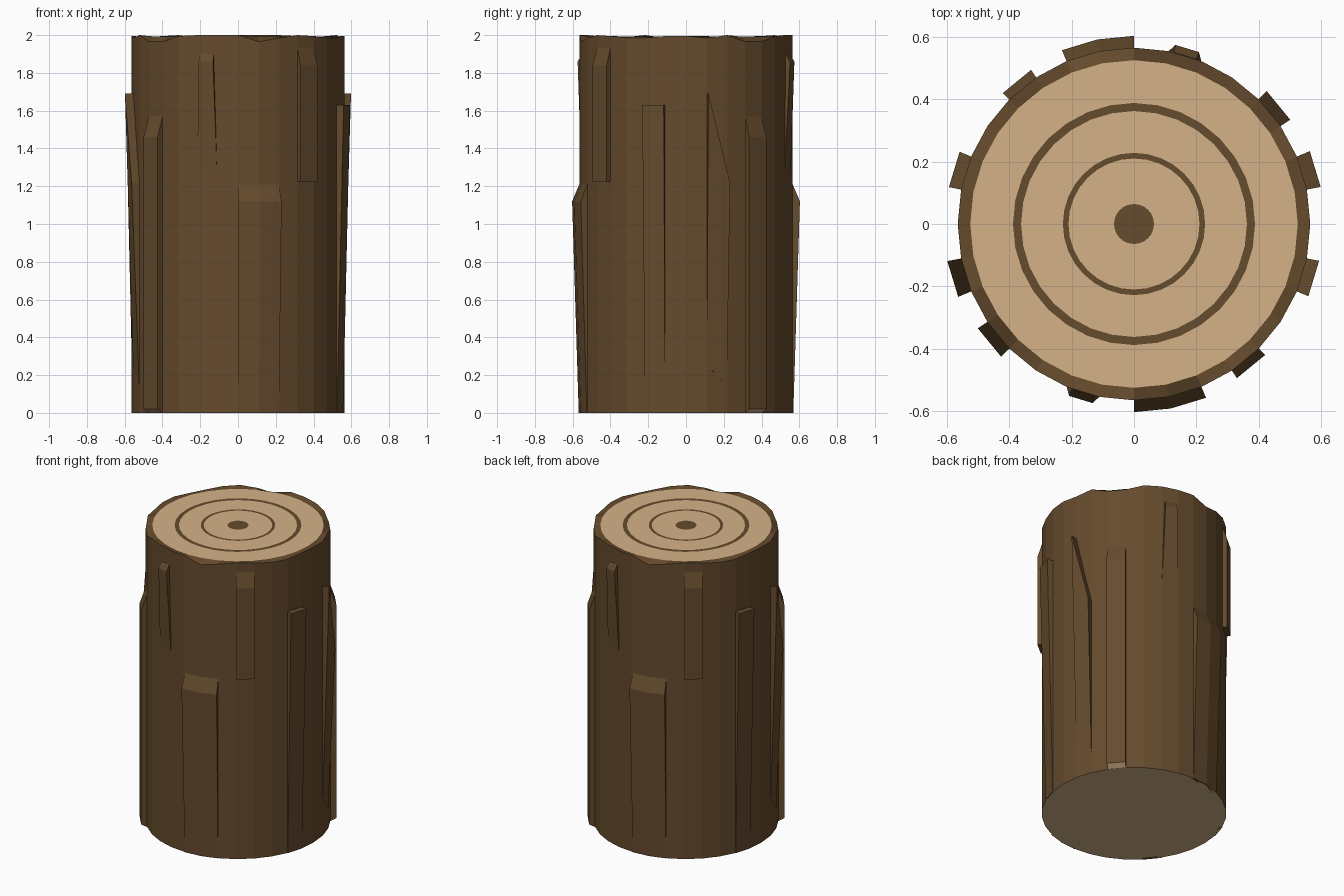
import bpy, bmesh, random
from math import cos, sin, radians, pi

if "Cube" in bpy.data.objects:
    bpy.data.objects.remove(bpy.data.objects["Cube"])

random.seed(4)
SIDES = 32
STEP = 360 / SIDES          # bark strips line up with the trunk facets


def material(name, rgb):
    m = bpy.data.materials.new(name)
    m.diffuse_color = (*rgb, 1)
    m.use_nodes = True
    m.node_tree.nodes["Principled BSDF"].inputs["Base Color"].default_value = m.diffuse_color
    return m


BARK = material("bark", (0.13, 0.07, 0.026))
WOOD = material("cut_wood", (0.66, 0.45, 0.25))


def polar(r, deg, z):
    return (r * cos(radians(deg)), r * sin(radians(deg)), z)


def finish(bm, name):
    bmesh.ops.recalc_face_normals(bm, faces=bm.faces)
    me = bpy.data.meshes.new(name)
    bm.to_mesh(me)
    bm.free()
    me.materials.append(BARK)
    me.materials.append(WOOD)
    ob = bpy.data.objects.new(name, me)
    bpy.context.collection.objects.link(ob)
    return ob


# Trunk: bark wall, uneven rim, growth rings and base as one closed mesh
def trunk():
    bm = bmesh.new()
    half = [random.choice((0.0, 0.005, 0.015, 0.035)) for _ in range(SIDES // 2)]
    drops = half * 2
    # each entry: radius, height, material of the band leading up to it
    rows = [(0.565, 0, 0), (0.565, 1.99, 0), (0.525, 1.992, 0), (0.388, 1.992, 1),
            (0.362, 1.992, 0), (0.228, 1.992, 1), (0.21, 1.992, 0), (0.064, 1.992, 1)]
    loops = []
    for k, (r, z, _) in enumerate(rows):
        loops.append([bm.verts.new(polar(r, i * STEP, 2.0 - drops[i] if k == 1 else z))
                      for i in range(SIDES)])
    for k in range(1, len(rows)):
        a, b = loops[k - 1], loops[k]
        for i in range(SIDES):
            j = (i + 1) % SIDES
            bm.faces.new((a[i], a[j], b[j], b[i])).material_index = rows[k][2]
    bm.faces.new(loops[-1])
    bm.faces.new(loops[0][::-1]).material_index = 1
    finish(bm, "trunk")


# Bark strip: sections are (z at first edge, z at last edge, outer radius, side inset in degrees)
def strip(name, start, count, sections, turn, wood_foot=False):
    bm = bmesh.new()
    outer, inner = [], []
    for z0, z1, r, inset in sections:
        o, n = [], []
        for i in range(count + 1):
            t = i / count
            deg = start * STEP + i * STEP + inset * (1 - 2 * t) + turn
            z = z0 + (z1 - z0) * t
            o.append(bm.verts.new(polar(r, deg, z)))
            n.append(bm.verts.new(polar(0.545, deg, z)))
        outer.append(o)
        inner.append(n)
    for k in range(len(sections) - 1):
        for i in range(count):
            f = bm.faces.new((outer[k][i], outer[k][i + 1], outer[k + 1][i + 1], outer[k + 1][i]))
            f.material_index = int(wood_foot and k == 0)
            bm.faces.new((inner[k][i], inner[k + 1][i], inner[k + 1][i + 1], inner[k][i + 1]))
        for e in (0, count):
            bm.faces.new((outer[k][e], outer[k + 1][e], inner[k + 1][e], inner[k][e]))
    for k in (0, -1):
        for i in range(count):
            bm.faces.new((outer[k][i], outer[k][i + 1], inner[k][i + 1], inner[k][i]))
    finish(bm, name)


trunk()

# Six strips, repeated half a turn round the trunk
for side, turn in (("a", 0), ("b", 180)):
    strip("wide_low_strip_" + side, -8, 2,
          [(0, 0, 0.568, 0), (1.12, 1.12, 0.603, 0), (1.21, 1.21, 0.565, 0)], turn)
    strip("short_high_strip_" + side, -5, 1,
          [(1.225, 1.225, 0.594, 0), (1.84, 1.84, 0.594, 0), (1.935, 1.935, 0.565, 0)], turn)
    strip("tall_strip_" + side, -2, 1,
          [(0, 0, 0.567, 0), (1.63, 1.63, 0.605, 0)], turn)
    strip("slanted_strip_" + side, 1, 1,
          [(0.25, 0.15, 0.566, 0), (1.69, 1.22, 0.61, 0)], turn)
    strip("bevelled_strip_" + side, 3, 1,
          [(0, 0, 0.567, 0), (0.02, 0.02, 0.602, 0), (1.46, 1.46, 0.602, 0),
           (1.57, 1.57, 0.565, 0)], turn, True)
    strip("thin_high_strip_" + side, 6, 1,
          [(1.27, 1.25, 0.564, 0), (1.86, 1.86, 0.589, 1.8), (1.9, 1.9, 0.565, 1.8)], turn)
